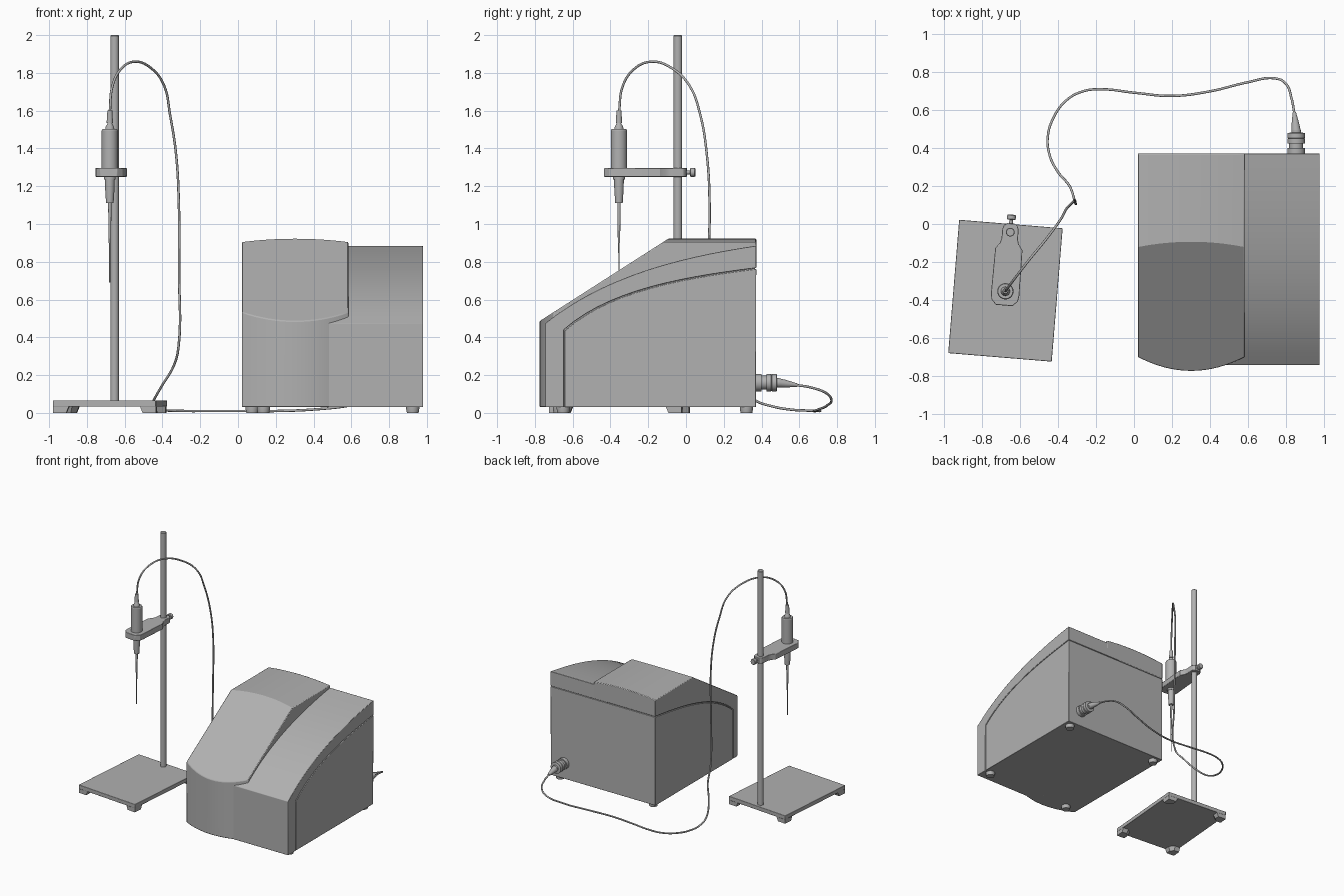
import bpy, bmesh
from math import sin, cos, pi, radians
from mathutils import Vector, Matrix
from mathutils.geometry import interpolate_bezier

if "Cube" in bpy.data.objects:
    bpy.data.objects.remove(bpy.data.objects["Cube"])

GREY = bpy.data.materials.new("dark_grey")
GREY.diffuse_color = (0.44, 0.44, 0.44, 1)
GREY.use_nodes = True
GREY.node_tree.nodes["Principled BSDF"].inputs["Base Color"].default_value = GREY.diffuse_color


def loft(name, loops, mat=Matrix(), bevel=0.0):
    """Skin a series of equal-length closed loops and cap both ends."""
    bm = bmesh.new()
    rows = [[bm.verts.new(mat @ Vector(p)) for p in loop] for loop in loops]
    n = len(rows[0])
    for a, b in zip(rows, rows[1:]):
        for i in range(n):
            j = (i + 1) % n
            bm.faces.new((a[i], a[j], b[j], b[i]))
    bm.faces.new(rows[0])
    bm.faces.new(rows[-1])
    bmesh.ops.recalc_face_normals(bm, faces=bm.faces)
    me = bpy.data.meshes.new(name)
    bm.to_mesh(me)
    bm.free()
    me.materials.append(GREY)
    ob = bpy.data.objects.new(name, me)
    bpy.context.collection.objects.link(ob)
    if bevel:
        m = ob.modifiers.new("bevel", "BEVEL")
        m.width, m.segments = bevel, 2
        m.limit_method, m.angle_limit = "ANGLE", radians(40)
    bpy.ops.object.select_all(action="DESELECT")
    ob.select_set(True)
    bpy.context.view_layer.objects.active = ob
    bpy.ops.object.shade_smooth_by_angle(angle=radians(25))
    return ob


def lathe(name, rings, mat=Matrix(), n=32):
    """Rings are (height, radius) pairs around local z."""
    return loft(name, [[(r * cos(2 * pi * i / n), r * sin(2 * pi * i / n), h)
                        for i in range(n)] for h, r in rings], mat)


def prism_x(name, pts, x0, x1, bevel=0.0):
    return loft(name, [[(x, y, z) for y, z in pts] for x in (x0, x1)], bevel=bevel)


def prism_z(name, pts, z0, z1, mat, bevel=0.0):
    return loft(name, [[(x, y, z) for x, y in pts] for z in (z0, z1)], mat, bevel)


def curve_yz(a, b, c, d, n=15):
    return [(p[0], p[1]) for p in interpolate_bezier(
        *[Vector((*q, 0)) for q in (a, b, c, d)], n)]


# ---- instrument housing ----
BACK, FLOOR = 0.372, 0.03


def seam(d):
    """Cabinet outline from front to back, pushed outwards by d."""
    pts = curve_yz((-0.642, 0.435), (-0.4, 0.65), (0.0, 0.715), (BACK, 0.762))
    return [(-0.642 - d, FLOOR)] + [(y - d * (1 - i / 14), z + d)
                                    for i, (y, z) in enumerate(pts)]


prism_x("cabinet", seam(0) + [(BACK - 0.002, FLOOR)], 0.021, 0.979, 0.003)
prism_x("seam_core", [(min(y, 0.364), z) for y, z in seam(0.02)] + [(0.364, FLOOR + 0.002)],
        0.03, 0.97)

# Right cover: curved strip wrapping the cabinet
outer = curve_yz((-0.745, 0.475), (-0.42, 0.735), (0.0, 0.83), (BACK - 0.001, 0.885))
prism_x("right_cover", [(-0.745, FLOOR)] + outer + seam(0.005)[::-1], 0.46, 0.98, 0.003)

# Left tower: bowed front, flat slope, crowned top
columns = []
for k in range(17):
    u = -1 + k / 8
    x = 0.302 + 0.282 * u
    front = -0.775 + 0.074 * u * u
    top = 0.922 - 0.018 * u * u
    profile = [(front, FLOOR), (front, 0.918 + 0.64 * (front + 0.1)),
               (-0.1 + (top - 0.918) / 0.64, top), (BACK, top)] + seam(0.005)[::-1]
    columns.append([(x, y, z) for y, z in profile])
loft("tower_cover", columns, bevel=0.005)

# Rubber feet
for x, y in ((0.075, 0.32), (0.925, 0.32), (0.135, -0.67), (0.925, -0.65)):
    lathe("housing_foot", [(0, 0.031), (0.022, 0.035), (0.034, 0.035)],
          Matrix.Translation((x, y, 0)), 24)

# Rear cable connector
plug = Matrix.Translation((0.856, 0.365, 0.16)) @ Matrix.Rotation(-pi / 2, 4, "X")
lathe("connector", [(0, 0.046), (0.035, 0.046), (0.035, 0.037), (0.06, 0.037), (0.06, 0.046),
                    (0.085, 0.046), (0.087, 0.042), (0.09, 0.046), (0.115, 0.046),
                    (0.118, 0.026), (0.13, 0.026)], plug)
relief = Matrix.Translation((0.856, 0.48, 0.16)) @ \
    Vector((-0.09, 1, -0.12)).to_track_quat("Z", "Y").to_matrix().to_4x4()
lathe("connector_strain_relief", [(0, 0.026), (0.05, 0.020), (0.11, 0.009)], relief)

# ---- probe stand, local frame centred on the pole ----
S = Matrix.Translation((-0.653, -0.043, 0)) @ Matrix.Rotation(radians(-4.7), 4, "Z")
W, D, CY = 0.274, 0.353, -0.31
prism_z("stand_base", [(-W, CY - D), (W, CY - D), (W, CY + D), (-W, CY + D)],
        0.033, 0.066, S, 0.003)
for sx in (-1, 1):
    for sy in (-1, 1):
        def ring(a, z):
            pts = [(0, 0), (a, 0), (a, a * 0.6), (a * 0.6, a), (0, a)]
            return [(sx * (W - 0.001 - p), CY + sy * (D - 0.001 - q), z) for p, q in pts]
        loft("stand_foot", [ring(0.070, 0), ring(0.085, 0.036)], S)
lathe("stand_pole", [(0.06, 0.023), (1.996, 0.023), (2.0, 0.020)], S)

# Clamp arm outline, mirrored about its centre line
half = [(0.02, 0.046), (0.036, 0.034), (0.043, 0.015), (0.043, -0.035), (0.05, -0.06),
        (0.072, -0.09), (0.075, -0.33), (0.070, -0.36), (0.045, -0.388)]
prism_z("clamp_arm", half + [(-x, y) for x, y in half[::-1]], 1.25, 1.297, S, 0.003)
screw = S @ Matrix.Translation((0, 0.035, 1.273)) @ Matrix.Rotation(-pi / 2, 4, "X")
lathe("clamp_screw", [(0, 0.01), (0.03, 0.01), (0.03, 0.02), (0.034, 0.023),
                      (0.054, 0.023), (0.058, 0.02)], screw, 24)

# Probe held by the clamp
P = S @ Matrix.Translation((0, -0.313, 0))
lathe("probe_body", [(1.235, 0.031), (1.26, 0.031), (1.26, 0.043), (1.496, 0.043), (1.502, 0.039),
                     (1.502, 0.024), (1.515, 0.022), (1.535, 0.011), (1.535, 0.017),
                     (1.6, 0.013)], P)
lathe("probe_tip", [(0.69, 0.003), (0.90, 0.004), (0.90, 0.006), (1.11, 0.009), (1.11, 0.020),
                    (1.19, 0.025), (1.24, 0.026)], P)

# ---- cable from probe over the pole, along the bench, to the connector ----
path = [(-0.679, -0.355, 1.59), (-0.665, -0.335, 1.73), (-0.62, -0.275, 1.82),
        (-0.55, -0.185, 1.859), (-0.46, -0.075, 1.825), (-0.39, 0.02, 1.73),
        (-0.36, 0.075, 1.58), (-0.328, 0.11, 1.37), (-0.313, 0.125, 1.1), (-0.312, 0.118, 0.75),
        (-0.315, 0.13, 0.35), (-0.34, 0.20, 0.25), (-0.405, 0.28, 0.14), (-0.447, 0.37, 0.064),
        (-0.455, 0.46, 0.034), (-0.43, 0.55, 0.018), (-0.36, 0.65, 0.012), (-0.27, 0.70, 0.010),
        (-0.17, 0.711, 0.010), (0.0, 0.693, 0.010), (0.2, 0.676, 0.010), (0.4, 0.70, 0.018),
        (0.6, 0.748, 0.04), (0.74, 0.769, 0.073), (0.80, 0.742, 0.105), (0.832, 0.66, 0.135),
        (0.846, 0.585, 0.147)]
cu = bpy.data.curves.new("cable", "CURVE")
cu.dimensions = "3D"
cu.bevel_depth, cu.bevel_resolution, cu.resolution_u = 0.0065, 3, 8
cu.use_fill_caps = True
cu.materials.append(GREY)
sp = cu.splines.new("BEZIER")
sp.bezier_points.add(len(path) - 1)
for bp, co in zip(sp.bezier_points, path):
    bp.co = co
    bp.handle_left_type = bp.handle_right_type = "AUTO"
cable = bpy.data.objects.new("cable", cu)
bpy.context.collection.objects.link(cable)
